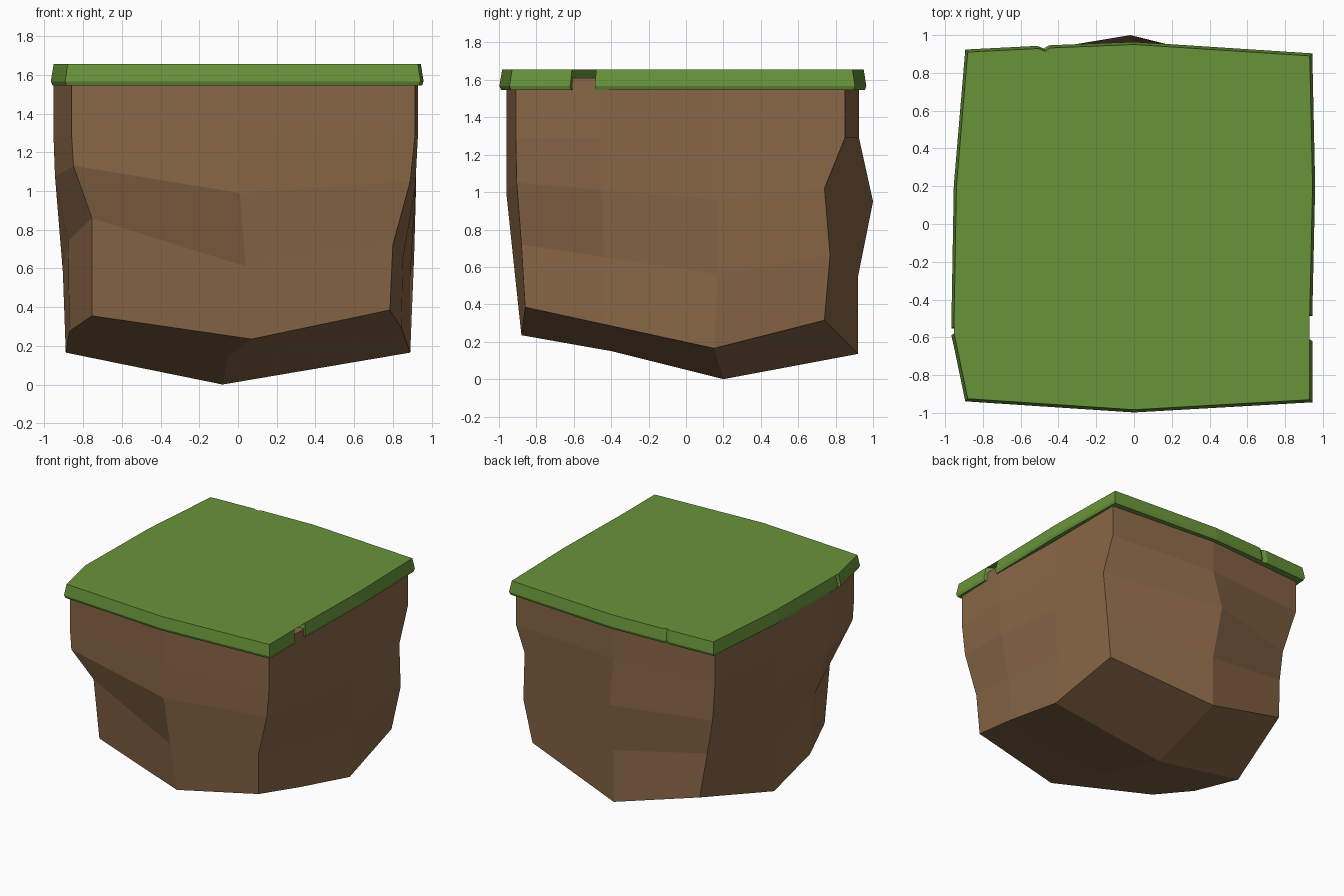
import bpy, bmesh

if "Cube" in bpy.data.objects:
    bpy.data.objects.remove(bpy.data.objects["Cube"])


def material(name, rgb):
    m = bpy.data.materials.new(name)
    m.diffuse_color = (*rgb, 1)
    m.use_nodes = True
    m.node_tree.nodes["Principled BSDF"].inputs["Base Color"].default_value = m.diffuse_color
    return m


def loft(name, rings, mat, cap_bottom=True):
    """Join equal-length rings (bottom to top) into a closed flat-shaded solid."""
    bm = bmesh.new()
    loops = [[bm.verts.new(p) for p in ring] for ring in rings]
    n = len(loops[0])
    for a, b in zip(loops, loops[1:]):
        for i in range(n):
            j = (i + 1) % n
            bm.faces.new((a[i], a[j], b[j], b[i]))
    caps = [bm.faces.new(loops[-1])]
    if cap_bottom:
        caps.append(bm.faces.new(loops[0][::-1]))
    bmesh.ops.triangulate(bm, faces=caps)
    return bm, loops[0]


def finish(bm, name, mat):
    bmesh.ops.recalc_face_normals(bm, faces=bm.faces[:])
    mesh = bpy.data.meshes.new(name)
    bm.to_mesh(mesh)
    bm.free()
    mesh.materials.append(mat)
    obj = bpy.data.objects.new(name, mesh)
    bpy.context.collection.objects.link(obj)
    return obj


green = material("grass green", (0.14, 0.295, 0.042))
brown = material("earth brown", (0.25, 0.135, 0.062))

# Earth block: corner and edge-middle points per level, counter-clockwise from front left
top_xy = [(-.86, -.91), (.01, -.96), (.915, -.91), (.915, .17),
          (.92, .85), (0, .925), (-.86, .86), (-.94, .15)]
upper = [(-.85, -.907, 1.13), (.01, -.96, .99), (.89, -.905, 1.05), (.915, .17, .96),
         (.92, .74, 1.02), (-.02, 1.0, .95), (-.79, .79, .95), (-.935, .15, 1.0)]
middle = [(-.755, -.76, .86), (.04, -.92, .61), (.80, -.88, .72), (.89, .17, .56),
          (.91, .77, .66), (0, .92, .55), (-.75, .80, .68), (-.905, .15, .58)]
lower = [(-.755, -.686, .355), (.07, -.88, .235), (.785, -.86, .385), (.89, .15, .165),
         (.85, .74, .315), (0, .92, .135), (-.71, .84, .33), (-.89, .15, .165)]


def with_side_points(ring):
    """Add one slightly bulged point to the front half of each side."""
    def between(a, b, bulge):
        p = [u + (v - u) * .42 for u, v in zip(a, b)]
        p[0] += bulge
        return tuple(p)
    return (ring[:3] + [between(ring[2], ring[3], .015)] + ring[3:]
            + [between(ring[0], ring[7], -.06)])


levels = [lower, middle, upper] + [[(x, y, z) for x, y in top_xy] for z in (1.29, 1.61)]
bm, base = loft("earth_block", [with_side_points(r) for r in levels], brown, False)

# Faceted underside meeting at a low point
p = bm.verts.new((-.05, -.4, .15))
q = bm.verts.new((-.08, .2, 0))
b = base
for f in ((b[0], b[1], p, b[9]), (b[1], b[2], b[3], p), (b[9], p, q, b[8]),
          (p, b[3], b[4], q), (b[8], q, b[6], b[7]), (q, b[4], b[5], b[6])):
    bm.faces.new(f)
finish(bm, "earth_block", brown)

# Grass slab: outline with wedge notches on the right, back and left
outline = [(-.88, -.925), (0, -.983), (.93, -.93),
           (.93, -.61), (.70, -.48), (.93, -.48),
           (.945, .2), (.93, .89), (0, .95),
           (-.445, .932), (-.47, .915), (-.505, .929),
           (-.88, .91), (-.94, .2),
           (-.953, -.545), (-.775, -.545), (-.953, -.58), (-.935, -.66)]
slab = [[(x * s, y * s, z) for x, y in outline]
        for z, s in ((1.545, 1.006), (1.567, 1.015), (1.655, 1.0))]
bm, _ = loft("grass_slab", slab, green)
finish(bm, "grass_slab", green)
